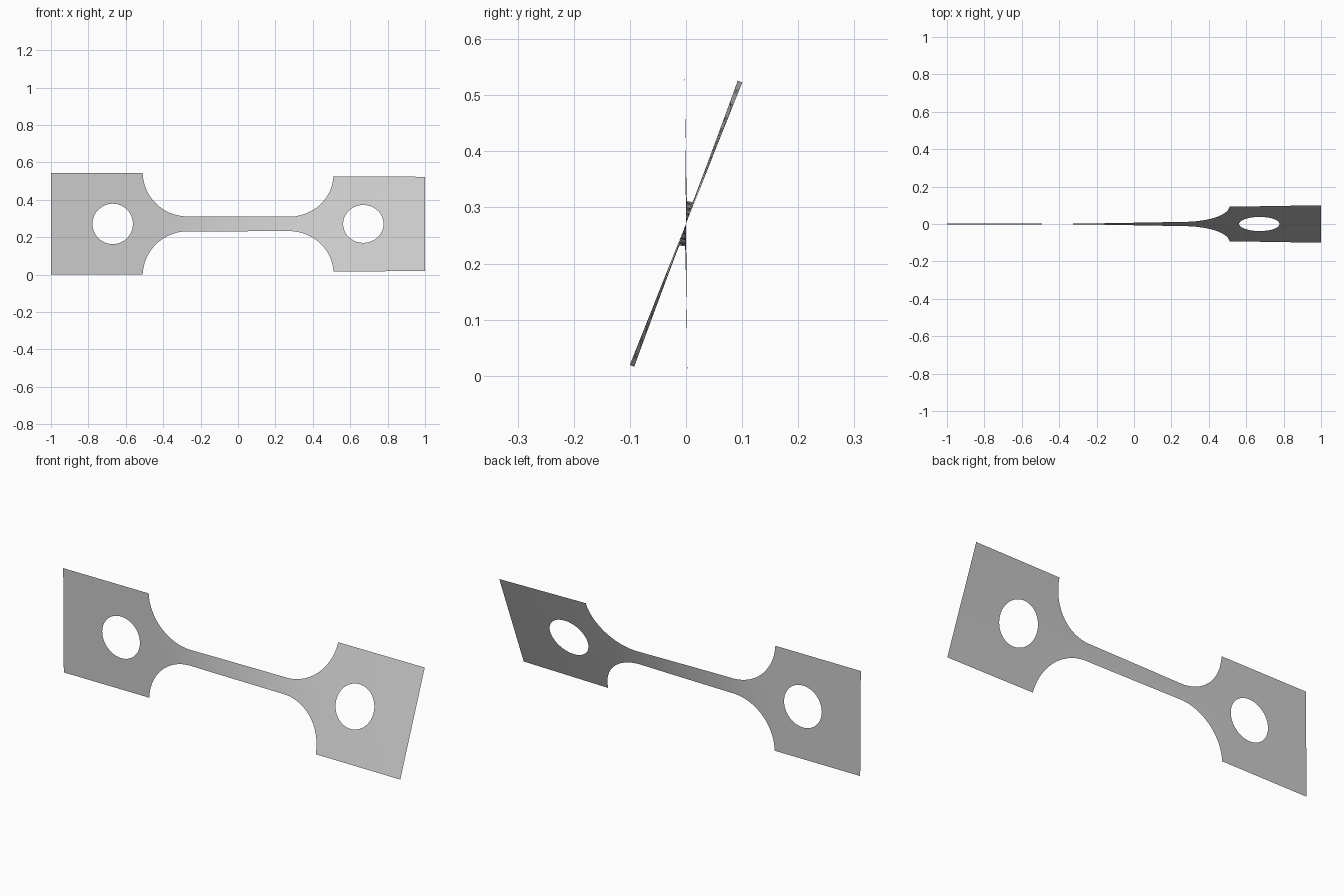
import bpy
import bmesh
from math import sin, cos, pi, radians, atan2, sqrt

if "Cube" in bpy.data.objects:
    bpy.data.objects.remove(bpy.data.objects["Cube"], do_unlink=True)

# Sheet dimensions
TAB_H, NECK_H = 0.271, 0.04          # half heights of tab and neck
TAB_X, NECK_X = 0.51, 0.27           # where the fillet ends and starts
HOLE_X, HOLE_R = 0.67, 0.108
FILLET_R = TAB_X - NECK_X


def half_height(x):
    d = max(abs(x) - NECK_X, 0)
    if d >= FILLET_R:
        return TAB_H
    return min(TAB_H, NECK_H + FILLET_R - sqrt(FILLET_R ** 2 - d ** 2))


# Twist builds up faster where the strip is narrower
STEPS = 600
START, END = radians(-0.5), radians(21.7)
total = [0.0]
for i in range(STEPS):
    x = -TAB_X + (i + 0.5) / STEPS * (1 + TAB_X)
    total.append(total[-1] + 1 / half_height(x))


def twist(x):
    t = min(max((x + TAB_X) / (1 + TAB_X), 0), 1) * STEPS
    i = min(int(t), STEPS - 1)
    run = total[i] + (total[i + 1] - total[i]) * (t - i)
    return START + (END - START) * run / total[-1]


def place(bm, x, h):
    a = twist(x)
    return bm.verts.new((x, h * sin(a), TAB_H + h * cos(a)))


def add_grid(bm, rows, closed=False):
    """Skin neighbouring rows of flat (x, height) points with quads."""
    grid = [[place(bm, *p) for p in row] for row in rows]
    for a, b in zip(grid, grid[1:]):
        n = len(a)
        for j in range(n if closed else n - 1):
            k = (j + 1) % n
            bm.faces.new((a[j], b[j], b[k], a[k]))


def add_tab(bm, side):
    """Rectangular end plate, as rings from the round hole to the outline."""
    near, far = TAB_X - HOLE_X, 1 - HOLE_X
    angles = [2 * pi * i / 72 for i in range(72)]
    angles += [atan2(s * TAB_H, e) % (2 * pi) for e in (near, far) for s in (-1, 1)]
    rings = []
    for step in range(7):
        f = step / 6
        ring = []
        for a in sorted(angles):
            c, s = cos(a), sin(a)
            reach_x = (far if c > 0 else near) / c if abs(c) > 1e-6 else 9
            reach = min(reach_x, TAB_H / max(abs(s), 1e-6))
            r = HOLE_R + (reach - HOLE_R) * f
            ring.append((side * (HOLE_X + r * c), r * s))
        rings.append(ring)
    add_grid(bm, rings, closed=True)


bm = bmesh.new()

# Neck with curved shoulders
arc = [NECK_X + FILLET_R * sin(pi / 2 * i / 24) for i in range(1, 25)]
neck = [NECK_X * (i / 16 - 1) for i in range(33)]
columns = [-x for x in reversed(arc)] + neck + arc
add_grid(bm, [[(x, half_height(x) * (j / 4 - 1)) for j in range(9)] for x in columns])

# End plates
for side in (-1, 1):
    add_tab(bm, side)

bmesh.ops.remove_doubles(bm, verts=bm.verts, dist=1e-5)
bmesh.ops.recalc_face_normals(bm, faces=bm.faces)
bm.faces.ensure_lookup_table()
if bm.faces[0].normal.y > 0:
    bmesh.ops.reverse_faces(bm, faces=bm.faces)
# Both end plates face the front like the neck
bm.normal_update()
bmesh.ops.reverse_faces(bm, faces=[f for f in bm.faces if f.normal.y > 0])

mesh = bpy.data.meshes.new("twisted_strip")
bm.to_mesh(mesh)
bm.free()
strip = bpy.data.objects.new("twisted_strip", mesh)
bpy.context.collection.objects.link(strip)

# Plain grey metal
grey = bpy.data.materials.new("light_grey")
grey.use_nodes = True
colour = (0.6, 0.6, 0.6, 1)
grey.diffuse_color = colour
grey.node_tree.nodes["Principled BSDF"].inputs["Base Color"].default_value = colour
mesh.materials.append(grey)

bpy.context.view_layer.objects.active = strip
strip.select_set(True)
bpy.ops.object.shade_smooth_by_angle()
